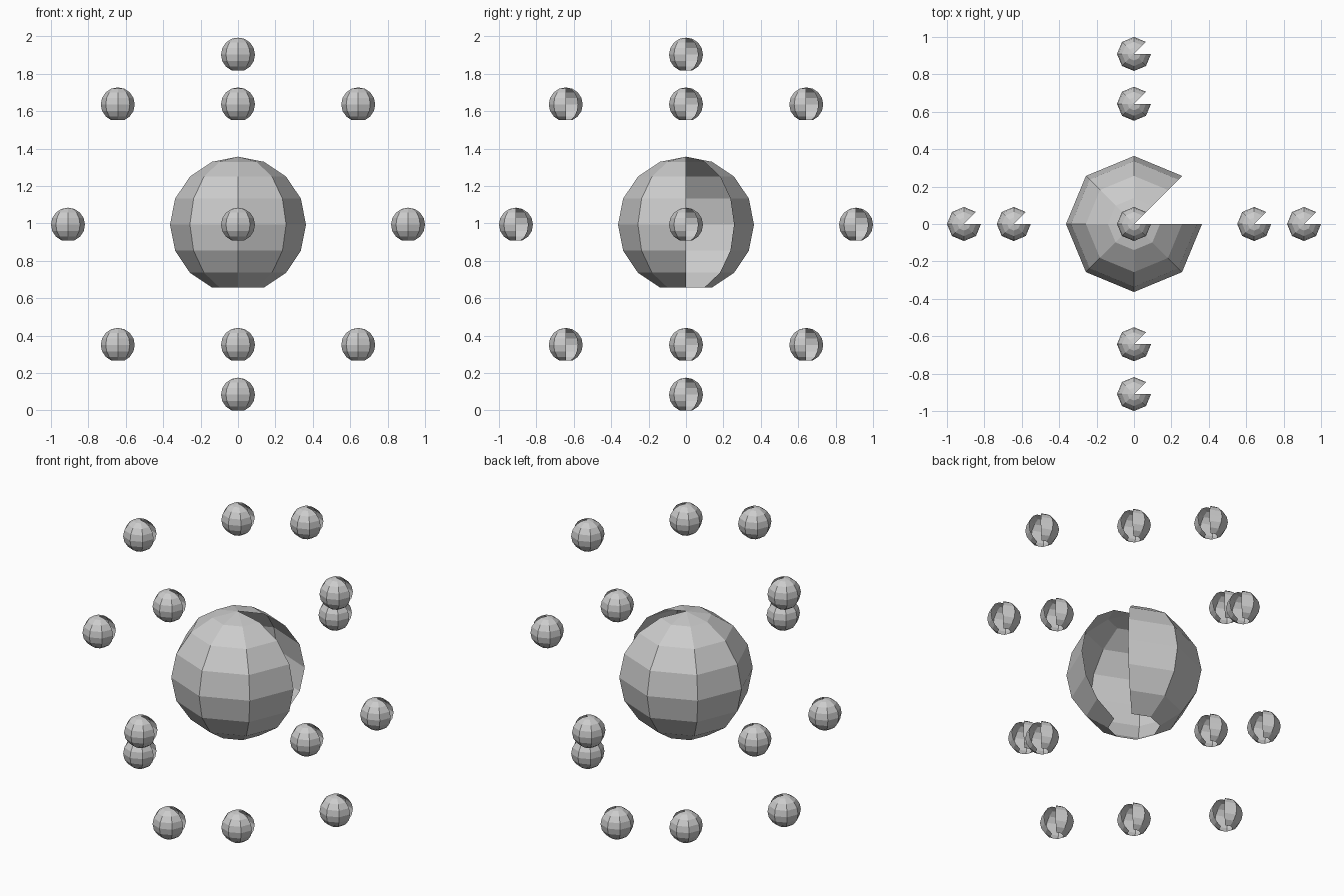
import bpy, bmesh
from math import sin, cos, pi, atan2

if "Cube" in bpy.data.objects:
    bpy.data.objects.remove(bpy.data.objects["Cube"])

UNIT = 1 / 11                      # small ball radius; orbit is 10 units, core is 4
ORBIT = 10 * UNIT
CENTRE_Z = ORBIT + UNIT * cos(pi / 8)


def open_ball_mesh(name, radius):
    """8 x 8 sphere shell without its bottom cap and one vertical wedge."""
    bm = bmesh.new()
    bmesh.ops.create_uvsphere(bm, u_segments=8, v_segments=8, radius=radius)
    doomed = []
    for f in bm.faces:
        c = f.calc_center_median()
        in_wedge = 0 < atan2(c.y, c.x) < pi / 4
        in_cap = min(v.co.z for v in f.verts) < -0.98 * radius
        if in_wedge or in_cap:
            doomed.append(f)
    bmesh.ops.delete(bm, geom=doomed, context='FACES')
    mesh = bpy.data.meshes.new(name)
    bm.to_mesh(mesh)
    bm.free()
    return mesh


def place(name, mesh, x, y, z):
    ob = bpy.data.objects.new(name, mesh)
    ob.location = (x, y, CENTRE_Z + z)
    bpy.context.collection.objects.link(ob)


# Large central ball
place("core_ball", open_ball_mesh("core_ball", 4 * UNIT), 0, 0, 0)

# Small balls on two upright rings, sharing the top and bottom ones
small = open_ball_mesh("small_ball", UNIT)
for i in range(8):
    a = i * pi / 4
    h, z = ORBIT * cos(a), ORBIT * sin(a)
    place(f"side_ring_ball_{i}", small, h, 0, z)
    if i not in (2, 6):
        place(f"depth_ring_ball_{i}", small, 0, h, z)
